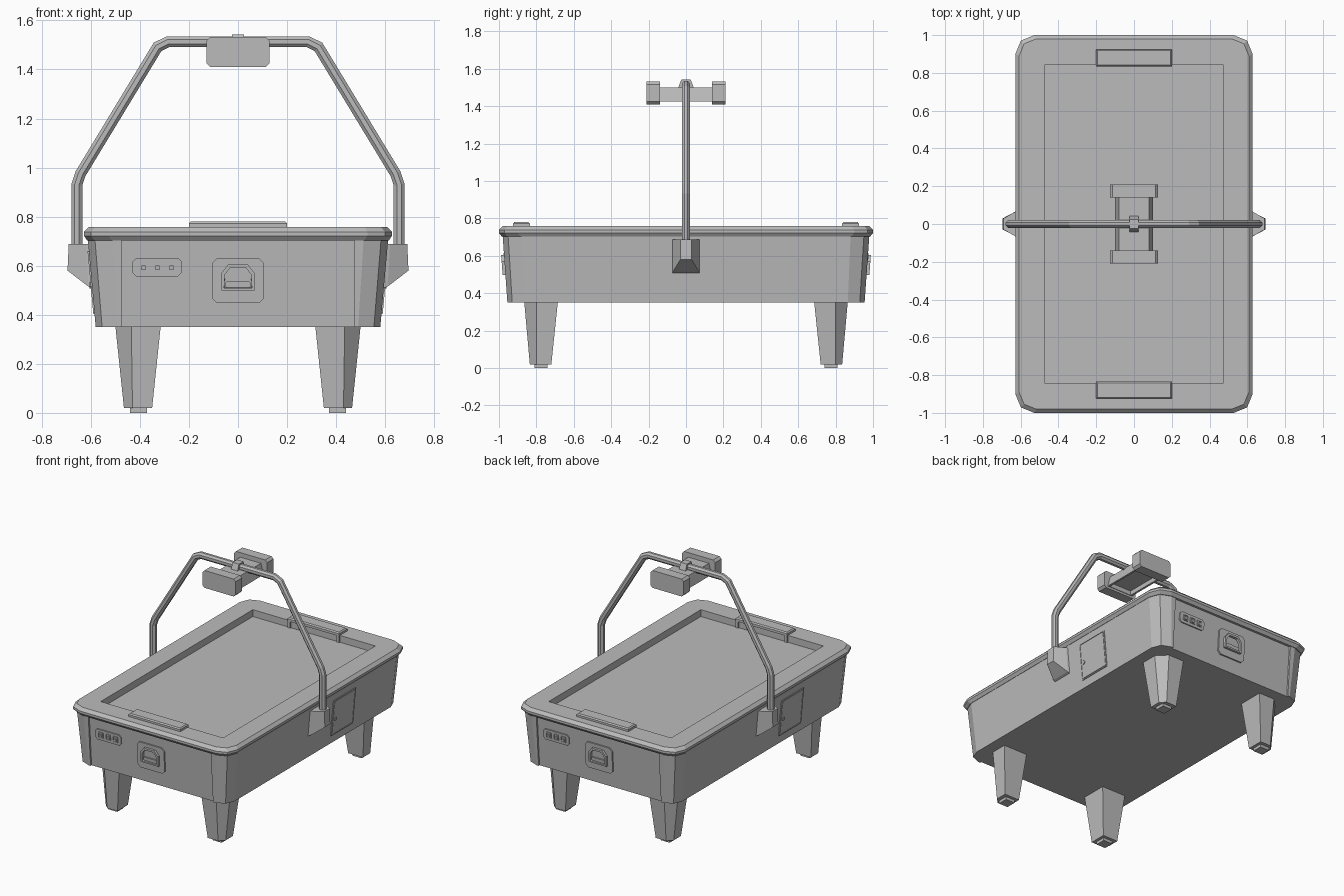
import bpy, bmesh
from math import cos, sin, pi
from mathutils import Vector, Matrix

if "Cube" in bpy.data.objects:
    bpy.data.objects.remove(bpy.data.objects["Cube"])

grey = bpy.data.materials.new("plain_grey")
grey.use_nodes = True
grey.diffuse_color = (0.5, 0.5, 0.5, 1)
grey.node_tree.nodes["Principled BSDF"].inputs["Base Color"].default_value = (0.5, 0.5, 0.5, 1)


def loft(name, rings, inset=None, turn=0):
    """Skin closed rings, cap both ends, optionally inset the last cap, turn about z."""
    bm = bmesh.new()
    loops = [[bm.verts.new(p) for p in ring] for ring in rings]
    n = len(loops[0])
    for a, b in zip(loops, loops[1:]):
        for i in range(n):
            j = (i + 1) % n
            bm.faces.new((a[i], a[j], b[j], b[i]))
    bm.faces.new(loops[0][::-1])
    cap = bm.faces.new(loops[-1])
    bmesh.ops.recalc_face_normals(bm, faces=bm.faces)
    if inset:
        bmesh.ops.inset_region(bm, faces=[cap], thickness=inset[0], depth=0)
        bm.normal_update()
        ret = bmesh.ops.inset_region(bm, faces=[cap], thickness=0.001, depth=-inset[1])
    bmesh.ops.remove_doubles(bm, verts=bm.verts, dist=0.0002)
    bmesh.ops.recalc_face_normals(bm, faces=bm.faces)
    bm.transform(Matrix.Rotation(turn, 4, 'Z'))
    mesh = bpy.data.meshes.new(name)
    bm.to_mesh(mesh)
    bm.free()
    mesh.materials.append(grey)
    obj = bpy.data.objects.new(name, mesh)
    bpy.context.collection.objects.link(obj)
    return obj


def rect(x0, x1, y0, y1, z):
    return [(x0, y0, z), (x1, y0, z), (x1, y1, z), (x0, y1, z)]


def box(name, x0, x1, y0, y1, z0, z1, turn=0):
    return loft(name, [rect(x0, x1, y0, y1, z0), rect(x0, x1, y0, y1, z1)], turn=turn)


def corners(hx, hy, c, notch=None):
    """Outline with two-facet corners; notch recesses the two end panels."""
    quarter = [(hx, hy - c), (hx - 0.29 * c, hy - 0.29 * c), (hx - c, hy)]
    if notch:
        quarter += [(notch[0], hy), (notch[0], hy - notch[1])]
    flip = quarter[::-1]
    return (quarter + [(-x, y) for x, y in flip]
            + [(-x, -y) for x, y in quarter] + [(x, -y) for x, y in flip])


def at(points, z):
    return [(x, y, z) for x, y in points]


def chamfered(u0, u1, z0, z1, c):
    return [(u0 + c, z0), (u1 - c, z0), (u1, z0 + c), (u1, z1 - c),
            (u1 - c, z1), (u0 + c, z1), (u0, z1 - c), (u0, z0 + c)]


def on_end(u, z, d):
    return (u, -(0.943 + 0.025 * (z - 0.35) / 0.35) - d, z)


def on_side(u, z, d):
    return (0.58 + 0.032 * (z - 0.35) / 0.35 + d, u, z)


def panel(name, place, outline, d0, d1, turn, inset=None):
    """Raised plate following the slope of a cabinet wall."""
    return loft(name, [[place(u, z, d) for u, z in outline] for d in (d0, d1)], inset, turn)


# Cabinet with recessed end panels
notch = (0.475, 0.012)
loft("cabinet", [at(corners(0.58, 0.955, 0.09, notch), 0.35),
                 at(corners(0.612, 0.98, 0.1, notch), 0.705)])

# Rim, inner walls and playing surface in one skin
outer = corners(0.628, 1.0, 0.1)
inner = [(0.475 if x > 0 else -0.475, 0.843 if y > 0 else -0.843) for x, y in outer]
loft("rim_and_playfield", [
    at(corners(0.614, 0.984, 0.1), 0.702), at(outer, 0.722), at(outer, 0.738),
    at(corners(0.608, 0.98, 0.09), 0.758), at(inner, 0.758), at(inner, 0.71)])

# Tapered legs with a chamfered outer corner, and feet
for sx in (-1, 1):
    for sy in (-1, 1):
        def leg_ring(x0, x1, y0, y1, c, z):
            pts = [(x0, y0), (x1, y0), (x1, y1 - c), (x1 - c, y1), (x0, y1)]
            return [(sx * x, sy * y, z) for x, y in pts]
        loft("leg", [leg_ring(0.35, 0.465, 0.72, 0.835, 0.035, 0.02),
                     leg_ring(0.315, 0.5, 0.685, 0.865, 0.065, 0.355)])
        fx, fy = sx * 0.405, sy * 0.775
        box("foot", fx - 0.035, fx + 0.035, fy - 0.035, fy + 0.035, 0, 0.03)

# Overhead arch: eight-sided tube with mitred bends
half = [(0.657, 0.6), (0.657, 0.93), (0.642, 0.975), (0.328, 1.492), (0.285, 1.513)]
path = [Vector((x, 0, z)) for x, z in half + [(-x, z) for x, z in half[::-1]]]
rings = []
for i, p in enumerate(path):
    a = (p - path[max(i - 1, 0)]).normalized()
    b = (path[min(i + 1, len(path) - 1)] - p).normalized()
    t = (a + b).normalized()
    side = Vector((t.z, 0, -t.x)) / max(t.dot(a), t.dot(b))
    rings.append([p + side * 0.024 * cos(k * pi / 4 + pi / 8)
                  + Vector((0, 0.022 * sin(k * pi / 4 + pi / 8), 0)) for k in range(8)])
loft("overhead_arch", rings)

# Score unit: central housing, open below, and clip over the arch
loft("score_housing", [rect(-0.08, 0.08, -0.15, 0.15, 1.5),
                       rect(-0.1, 0.1, -0.15, 0.15, 1.425)], inset=(0.02, 0.03))
loft("arch_clip", [rect(-0.025, 0.025, -0.045, 0.045, 1.49),
                   rect(-0.025, 0.025, -0.025, 0.025, 1.542)])

# Everything below repeats at both ends and both sides by a half turn
for turn in (0, pi):
    # Score display
    display = chamfered(-0.128, 0.128, 1.41, 1.532, 0.015)
    loft("score_display", [[(x, y, z) for x, z in display] for y in (-0.14, -0.21)], turn=turn)

    # Goal cover with its end posts
    loft("goal_cover", [rect(-0.2, 0.2, -0.925, -0.835, 0.755),
                        rect(-0.2, 0.2, -0.925, -0.835, 0.772),
                        rect(-0.193, 0.193, -0.918, -0.842, 0.78)], turn=turn)
    for x in (-0.19, 0.19):
        box("goal_post", x - 0.01, x + 0.01, -0.85, -0.835, 0.705, 0.76, turn)

    # Arch bracket, flaring towards the cabinet
    loft("arch_bracket", [
        [(0.585, -0.075, 0.505), (0.585, 0.075, 0.505), (0.6, 0.075, 0.688), (0.6, -0.075, 0.688)],
        [(0.61, -0.07, 0.515), (0.61, 0.07, 0.515), (0.62, 0.07, 0.688), (0.62, -0.07, 0.688)],
        [(0.695, -0.03, 0.58), (0.695, 0.03, 0.58), (0.69, 0.03, 0.688), (0.69, -0.03, 0.688)]],
        turn=turn)

    # Service door with surround and lock
    panel("door_surround", on_side, chamfered(0.188, 0.432, 0.405, 0.66, 0.002),
          -0.01, 0.005, turn, inset=(0.007, 0.004))
    panel("service_door", on_side, chamfered(0.198, 0.422, 0.415, 0.65, 0.002), -0.01, 0.005, turn)
    panel("door_lock", on_side, chamfered(0.208, 0.232, 0.508, 0.532, 0.007), 0, 0.01, turn)

    # Button panel
    panel("button_panel", on_end, chamfered(-0.43, -0.23, 0.557, 0.632, 0.015), -0.01, 0.008, turn)
    for u in (-0.385, -0.328, -0.271):
        panel("button_surround", on_end, chamfered(u - 0.019, u + 0.019, 0.575, 0.615, 0.002),
              0, 0.014, turn, inset=(0.005, 0.005))
        panel("button", on_end, chamfered(u - 0.01, u + 0.01, 0.583, 0.6, 0.002), 0, 0.016, turn)

    # Puck return: plate, arched hood and sill
    panel("return_plate", on_end, chamfered(-0.105, 0.105, 0.447, 0.63, 0.02), -0.01, 0.01, turn)
    hood = [(-0.068, 0.498), (0.068, 0.498), (0.068, 0.57),
            (0.04, 0.605), (-0.04, 0.605), (-0.068, 0.57)]
    panel("return_hood", on_end, hood, 0, 0.027, turn, inset=(0.016, 0.02))
    panel("return_sill", on_end, chamfered(-0.05, 0.05, 0.512, 0.535, 0.004), 0, 0.02, turn)
